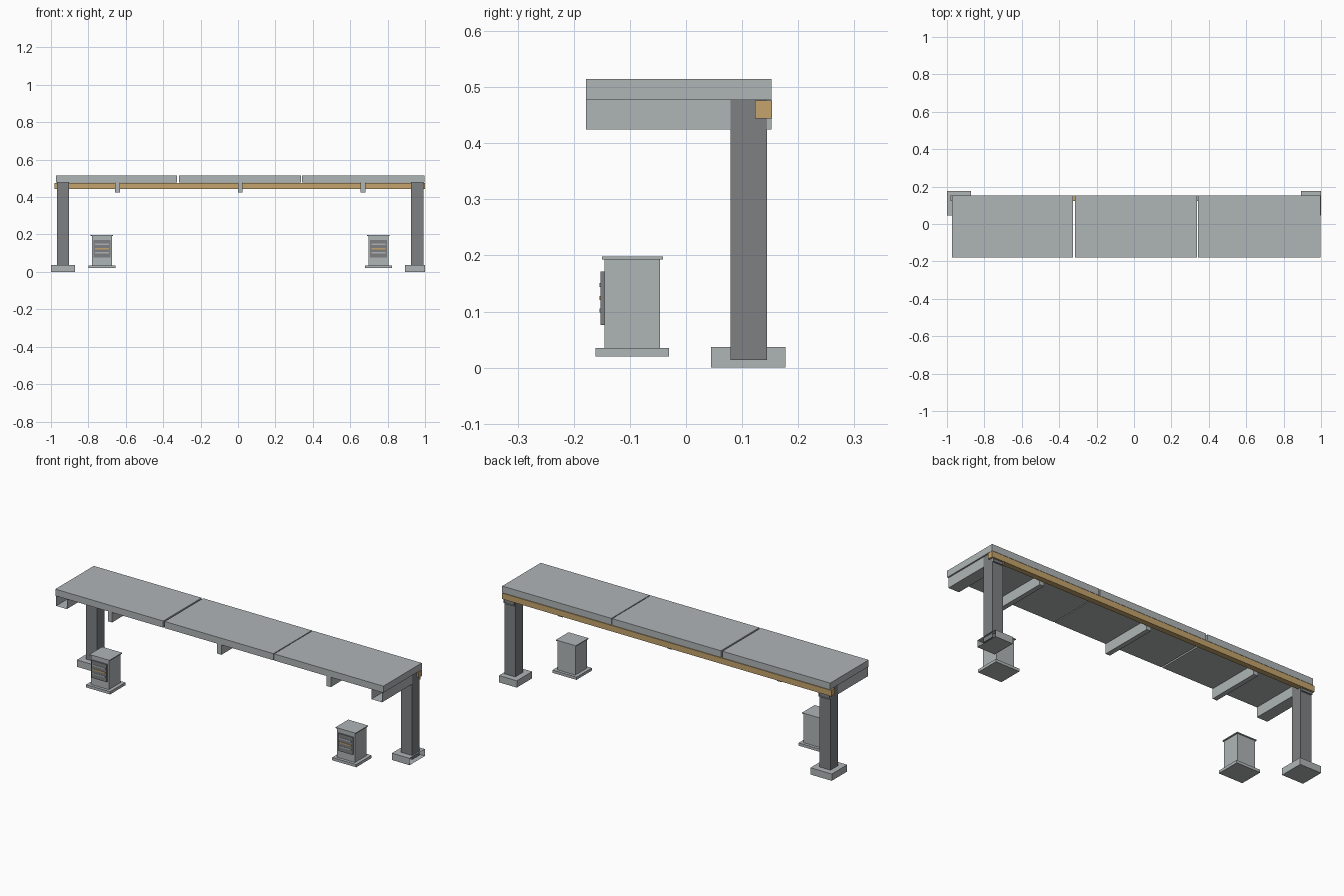
import bpy
import bmesh
from mathutils import Vector

cube = bpy.data.objects.get("Cube")
if cube:
    bpy.data.objects.remove(cube, do_unlink=True)


def material(name, rgb):
    m = bpy.data.materials.new(name)
    m.use_nodes = True
    color = (*rgb, 1)
    m.diffuse_color = color
    m.node_tree.nodes["Principled BSDF"].inputs["Base Color"].default_value = color
    return m


light = material("light_grey", (0.43, 0.46, 0.47))
dark = material("dark_grey", (0.205, 0.215, 0.225))
tan = material("warm_tan", (0.55, 0.37, 0.15))


def box(name, x, y, z, mat, open_sides=()):
    """Box between min/max pairs; faces pointing along open_sides are removed."""
    bm = bmesh.new()
    bmesh.ops.create_cube(bm, size=1)
    for v in bm.verts:
        v.co = Vector([(r[0] + r[1]) / 2 + c * (r[1] - r[0]) for c, r in zip(v.co, (x, y, z))])
    bm.normal_update()
    gone = [f for f in bm.faces if any(f.normal.dot(Vector(d)) > 0.9 for d in open_sides)]
    if gone:
        bmesh.ops.delete(bm, geom=gone, context="FACES")
    mesh = bpy.data.meshes.new(name)
    bm.to_mesh(mesh)
    bm.free()
    mesh.materials.append(mat)
    ob = bpy.data.objects.new(name, mesh)
    bpy.context.collection.objects.link(ob)
    return ob


def around(c, width):
    return (c - width / 2, c + width / 2)


FRONT, BACK, LEFT = (0, -1, 0), (0, 1, 0), (1, 0, 0)
deck_y = (-0.178, 0.152)
under_z = (0.424, 0.478)

# Roof slabs with narrow joints
for i, x in enumerate([(-0.973, -0.325), (-0.316, 0.337), (0.342, 0.998)]):
    box(f"roof_slab_{i + 1}", x, deck_y, (0.478, 0.514), light)

# Long rear rail
box("rear_rail", (-0.98, 0.999), (0.123, 0.153), (0.444, 0.476), tan)

# Thin cross beams
for i, x in enumerate((-0.645, 0.012, 0.669)):
    box(f"cross_beam_{i + 1}", around(x, 0.026), (-0.178, 0.123), under_z, light)

# Posts, hollow end beams and footings; the left footing is open on its outer side
for side, x, foot, gaps in (("right", -0.936, (-1, -0.872), ()),
                            ("left", 0.958, (0.893, 1), (LEFT,))):
    box(f"{side}_post", around(x, 0.066), (0.079, 0.144), (0.014, 0.477), dark)
    box(f"{side}_end_beam", around(x, 0.064), deck_y, under_z, light, (FRONT, BACK))
    box(f"{side}_footing", foot, (0.045, 0.177), (0, 0.037), light, gaps)

# Two small cabinets with slotted front panels
for side, x in (("right", -0.728), ("left", 0.751)):
    box(f"{side}_cabinet_plinth", around(x, 0.144), (-0.161, -0.03), (0.02, 0.035), light)
    box(f"{side}_cabinet_body", around(x, 0.107), (-0.145, -0.046), (0.035, 0.193), light)
    box(f"{side}_cabinet_cap", around(x, 0.12), (-0.15, -0.041), (0.193, 0.198), light)
    box(f"{side}_cabinet_panel", around(x, 0.09), (-0.152, -0.145), (0.076, 0.171), dark)
    for i, (z, mat) in enumerate(((0.102, light), (0.124, tan), (0.147, light))):
        box(f"{side}_panel_bar_{i + 1}", around(x, 0.074), (-0.154, -0.152), around(z, 0.007), mat)
